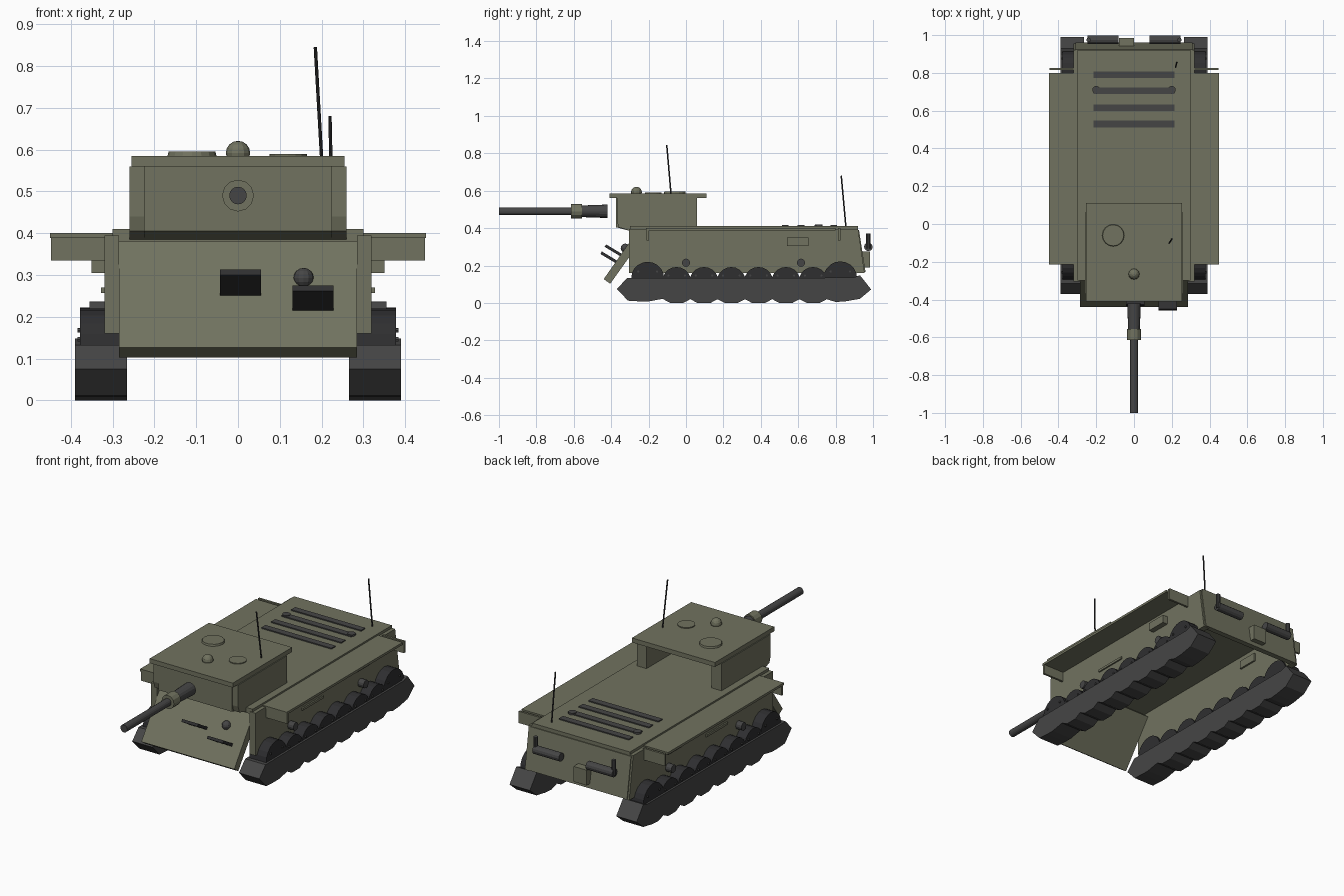
import bpy, bmesh, math
from mathutils import Vector

if "Cube" in bpy.data.objects:
    bpy.data.objects.remove(bpy.data.objects["Cube"])


def mat(name, c):
    m = bpy.data.materials.new(name)
    m.diffuse_color = (*c, 1)
    m.use_nodes = True
    m.node_tree.nodes["Principled BSDF"].inputs["Base Color"].default_value = m.diffuse_color
    return m


OLIVE = mat("olive_paint", (0.165, 0.17, 0.115))
STEEL = mat("dark_steel", (0.06, 0.06, 0.06))
BLACK = mat("blackened_metal", (0.028, 0.028, 0.03))


def finish(bm, name, m):
    bmesh.ops.recalc_face_normals(bm, faces=bm.faces)
    me = bpy.data.meshes.new(name)
    bm.to_mesh(me)
    bm.free()
    me.materials.append(m)
    ob = bpy.data.objects.new(name, me)
    bpy.context.collection.objects.link(ob)
    return ob


def prism(name, pts, x0, x1, m=OLIVE):
    """Extrude a (y, z) profile from x0 to x1."""
    bm = bmesh.new()
    f = bm.faces.new([bm.verts.new((x0, y, z)) for y, z in pts])
    ext = bmesh.ops.extrude_face_region(bm, geom=[f])["geom"]
    bmesh.ops.translate(bm, vec=(x1 - x0, 0, 0),
                        verts=[v for v in ext if isinstance(v, bmesh.types.BMVert)])
    return finish(bm, name, m)


def box(name, x0, x1, y0, y1, z0, z1, m=OLIVE):
    return prism(name, [(y0, z0), (y1, z0), (y1, z1), (y0, z1)], x0, x1, m)


def rod(name, a, b, r, m=STEEL, r2=None, n=16):
    """Cylinder or cone between two points."""
    a, b = Vector(a), Vector(b)
    bm = bmesh.new()
    bmesh.ops.create_cone(bm, cap_ends=True, segments=n, radius1=r,
                          radius2=r if r2 is None else r2, depth=(b - a).length)
    bmesh.ops.rotate(bm, matrix=Vector((0, 0, 1)).rotation_difference(b - a).to_matrix(), verts=bm.verts)
    bmesh.ops.translate(bm, vec=(a + b) / 2, verts=bm.verts)
    return finish(bm, name, m)


def ball(name, c, r, m=OLIVE):
    bm = bmesh.new()
    bmesh.ops.create_uvsphere(bm, u_segments=12, v_segments=8, radius=r)
    bmesh.ops.translate(bm, vec=c, verts=bm.verts)
    return finish(bm, name, m)


# Hull shell, open underneath
box("hull_deck", -0.30, 0.30, -0.30, 0.92, 0.38, 0.41)
prism("rear_plate", [(0.90, 0.39), (0.925, 0.39), (0.96, 0.165), (0.93, 0.165)], -0.31, 0.31)
prism("glacis_plate", [(-0.44, 0.127), (-0.405, 0.103), (-0.225, 0.355), (-0.26, 0.385)], -0.285, 0.285)

# Vision flaps and lamp on the glacis
for x0, y, z in ((-0.043, -0.435, 0.30), (0.13, -0.458, 0.262)):
    prism("vision_flap", [(y, z), (y + 0.008, z + 0.013), (y + 0.108, z - 0.047), (y + 0.10, z - 0.06)],
          x0, x0 + 0.098, BLACK)
ball("headlamp", (0.157, -0.325, 0.293), 0.024, STEEL)

# Engine grilles and filler caps
for y in (0.53, 0.615, 0.705, 0.79):
    box("engine_grille", -0.215, 0.215, y - 0.018, y + 0.018, 0.405, 0.416, STEEL)
for s in (-1, 1):
    rod("filler_cap", (0.2 * s, 0.71, 0.405), (0.2 * s, 0.71, 0.42), 0.021, n=12)

# Turret shelter, open at the rear
box("turret_roof", -0.255, 0.255, -0.41, 0.11, 0.56, 0.585)
prism("turret_front", [(-0.375, 0.56), (-0.375, 0.405), (-0.30, 0.385), (-0.30, 0.56)], -0.225, 0.225)
for s in (-1, 1):
    prism("turret_side", [(-0.37, 0.56), (-0.37, 0.44), (-0.36, 0.405), (-0.30, 0.385),
                          (0.06, 0.385), (0.06, 0.56)], 0.20 * s, 0.26 * s)
rod("commander_hatch", (-0.11, -0.06, 0.58), (-0.11, -0.06, 0.595), 0.06, OLIVE, 0.056)
rod("loader_hatch", (0.12, -0.175, 0.58), (0.12, -0.175, 0.59), 0.045, OLIVE)
ball("periscope_dome", (0, -0.265, 0.592), 0.029)
rod("turret_antenna", (0.20, -0.08, 0.58), (0.185, -0.103, 0.845), 0.004, BLACK, n=8)
rod("hull_antenna", (0.226, 0.855, 0.405), (0.22, 0.83, 0.68), 0.004, BLACK, n=8)

# Gun
rod("gun_sleeve", (0, -0.42, 0.49), (0, -0.56, 0.49), 0.036, STEEL, 0.031)
rod("gun_collar", (0, -0.555, 0.49), (0, -0.615, 0.49), 0.038, OLIVE, n=12)
rod("gun_barrel", (0, -0.60, 0.49), (0, -1.0, 0.49), 0.021)

# Rear towing box
box("rear_box", -0.08, 0, 0.935, 0.985, 0.19, 0.275)

ROAD = [-0.05 + 0.146 * i for i in range(6)]
WHEELS = [(-0.205, 0.132, 0.088)] + [(y, 0.115, 0.077) for y in ROAD] + [(0.825, 0.132, 0.09)]

for s in (-1, 1):
    # Hull side with its fittings
    prism("hull_side", [(-0.305, 0.16), (0.955, 0.16), (0.92, 0.395), (-0.305, 0.395)], 0.285 * s, 0.32 * s)
    box("fender", 0.30 * s, 0.45 * s, -0.215, 0.80, 0.388, 0.401)
    for y in (-0.205, 0.82):
        box("fender_bracket", 0.315 * s, 0.448 * s, y - 0.006, y + 0.006, 0.335, 0.40)
    box("side_box", 0.275 * s, 0.35 * s, 0.54, 0.655, 0.305, 0.35)
    box("hand_rail", 0.315 * s, 0.328 * s, 0.10, 0.285, 0.257, 0.27)
    for y in (0, 0.615):
        rod("side_stub", (0.31 * s, y, 0.215), (0.355 * s, y, 0.215), 0.022, n=12)

    # Muffler and pipe
    rod("muffler", (0.082 * s, 0.975, 0.30), (0.245 * s, 0.975, 0.30), 0.023, n=12)
    rod("exhaust_pipe", (0.24 * s, 0.975, 0.29), (0.24 * s, 0.975, 0.372), 0.012, n=10)

    # Track with scalloped underside
    low = [(-0.31, 0.012), (-0.245, 0.008), (-0.20, 0.008), (-0.125, 0.022)]
    for y in ROAD:
        low += [(y - 0.035, 0), (y + 0.035, 0), (y + 0.073, 0.02)]
    low += [(0.80, 0.005), (0.85, 0.008), (0.93, 0.022)]
    prism("track", [(-0.37, 0.075)] + low + [(0.99, 0.072), (0.93, 0.148), (0.895, 0.135), (-0.315, 0.132)],
          0.265 * s, 0.39 * s, STEEL)

    # Wheels with rim bolts
    for y, z, r in WHEELS:
        rod("wheel", (0.275 * s, y, z), (0.378 * s, y, z), r, BLACK, n=20)
        for k in (0, 1):
            a = math.radians(35 + 110 * k)
            by, bz = y + 0.7 * r * math.cos(a), z + 0.7 * r * math.sin(a)
            rod("wheel_bolt", (0.37 * s, by, bz), (0.384 * s, by, bz), 0.006, STEEL, n=6)
